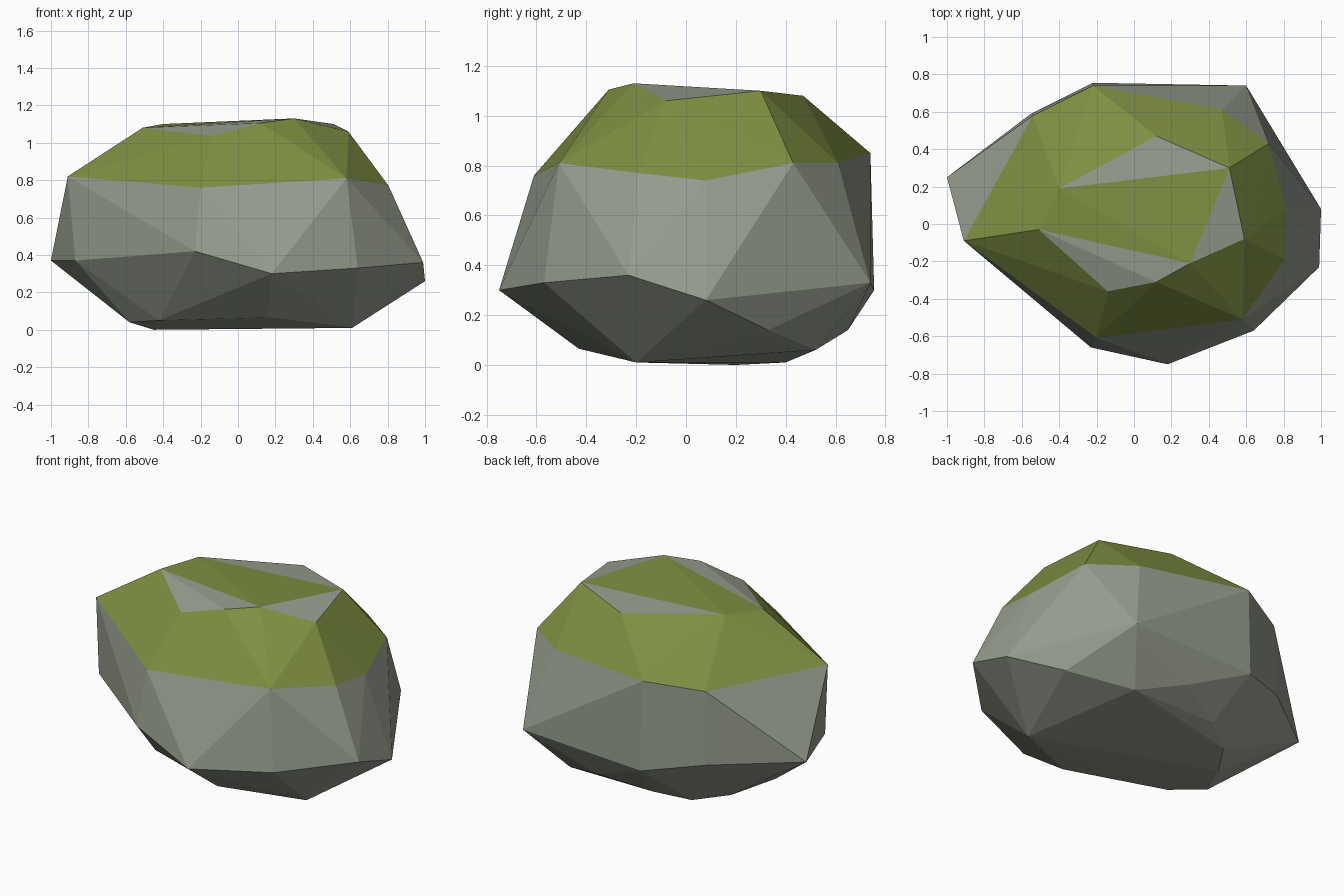
import bpy, bmesh

# Corner points of the boulder, ring by ring (x, y, z)
crown = [(0.51, 0.30, 1.10), (0.59, -0.08, 1.06), (0.30, -0.21, 1.13), (0.12, -0.31, 1.105),
         (-0.14, -0.36, 1.035), (-0.51, -0.03, 1.08), (-0.40, 0.19, 1.10), (0.12, 0.47, 1.08)]
shoulder = [(-0.91, -0.09, 0.82), (-0.20, -0.61, 0.76), (0.58, -0.51, 0.81), (0.805, -0.19, 0.77),
            (0.815, 0.08, 0.74), (0.72, 0.43, 0.81), (0.47, 0.61, 0.81), (-0.22, 0.74, 0.85),
            (-0.54, 0.58, 0.81)]
waist = [(-1.0, 0.25, 0.37), (-0.87, -0.12, 0.37), (-0.23, -0.66, 0.42), (0.18, -0.75, 0.30),
         (0.64, -0.57, 0.33), (0.99, -0.23, 0.36), (1.0, 0.08, 0.26), (0.60, 0.74, 0.33),
         (-0.22, 0.755, 0.30), (-0.55, 0.59, 0.36)]
base = [(0.61, -0.20, 0.01), (0.16, -0.43, 0.065), (-0.42, -0.21, 0.05), (-0.58, -0.05, 0.04),
        (-0.45, 0.20, 0.0), (-0.32, 0.40, 0.01), (-0.14, 0.52, 0.06), (0.15, 0.65, 0.14),
        (0.43, 0.52, 0.06), (0.78, 0.33, 0.14)]


def material(name, color):
    m = bpy.data.materials.new(name)
    m.diffuse_color = (*color, 1)
    return m


# Boulder: convex skin around the rings
bm = bmesh.new()
for p in crown + shoulder + waist + base:
    bm.verts.new(p)
bmesh.ops.convex_hull(bm, input=bm.verts[:])
loose = [v for v in bm.verts if not v.link_faces]
bmesh.ops.delete(bm, geom=loose, context='VERTS')
bmesh.ops.recalc_face_normals(bm, faces=bm.faces[:])

# Moss above the shoulder ring, with bare stone patches around the middle of the crown
for f in bm.faces:
    low = min(v.co.z for v in f.verts)
    c = f.calc_center_median()
    middle = abs(c.x) < 0.3 and -0.1 < c.y < 0.2
    f.material_index = 1 if low > 0.7 and (low < 1.0 or middle) else 0
    f.smooth = False

mesh = bpy.data.meshes.new("boulder")
bm.to_mesh(mesh)
bm.free()
mesh.materials.append(material("grey stone", (0.305, 0.337, 0.27)))
mesh.materials.append(material("green moss", (0.205, 0.27, 0.053)))
bpy.context.collection.objects.link(bpy.data.objects.new("boulder", mesh))
